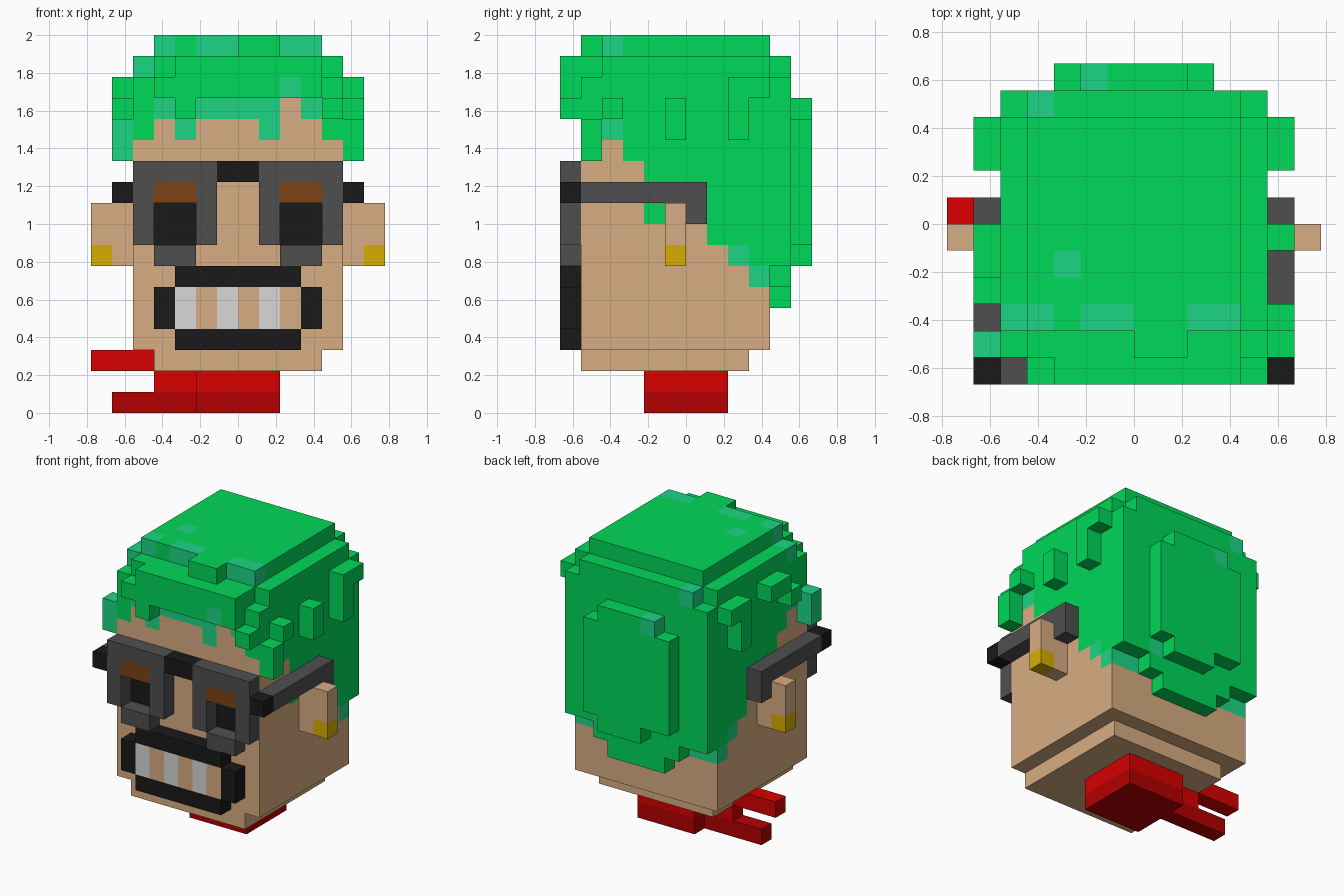
import bpy, bmesh
from mathutils import Vector

if "Cube" in bpy.data.objects:
    bpy.data.objects.remove(bpy.data.objects["Cube"])

U = 1 / 9  # size of one block

PALETTE = {
    "green": (0, 216, 89), "teal": (28, 214, 132), "skin": (216, 173, 130),
    "grey": (79, 79, 79), "black": (25, 25, 25), "brown": (125, 67, 21),
    "white": (216, 216, 216), "gold": (216, 173, 0),
    "red": (216, 0, 0), "dark_red": (180, 0, 0),
}


def linear(c):
    c /= 255
    return c / 12.92 if c <= 0.04045 else ((c + 0.055) / 1.055) ** 2.4


MATS = {}
for key, rgb in PALETTE.items():
    m = bpy.data.materials.new(key)
    m.use_nodes = True
    col = (*[linear(c) for c in rgb], 1)
    m.diffuse_color = col
    bsdf = next(n for n in m.node_tree.nodes if n.type == 'BSDF_PRINCIPLED')
    bsdf.inputs["Base Color"].default_value = col
    bsdf.inputs["Roughness"].default_value = 0.9
    MATS[key] = m

DIRS = [Vector(d) for d in ((1, 0, 0), (-1, 0, 0), (0, 1, 0), (0, -1, 0), (0, 0, 1), (0, 0, -1))]


def part(name, boxes, colour):
    """Block part from boxes (x0, x1, y0, y1, z0, z1); colour is a name or rule(cell, normal)."""
    cells = {(x, y, z) for x0, x1, y0, y1, z0, z1 in boxes
             for x in range(x0, x1) for y in range(y0, y1) for z in range(z0, z1)}
    rule = colour if callable(colour) else (lambda c, n: colour)
    bm = bmesh.new()
    used = []
    for c in sorted(cells):
        for n in DIRS:
            if tuple(int(a + b) for a, b in zip(c, n)) in cells:
                continue
            mid = Vector(c) + Vector((.5, .5, .5)) + n / 2
            s = Vector((n.y, n.z, n.x)) / 2
            t = n.cross(s)
            f = bm.faces.new([bm.verts.new((mid + o) * U) for o in (s + t, t - s, -s - t, s - t)])
            f.normal_update()
            if f.normal.dot(n) < 0:
                f.normal_flip()
            key = rule(c, tuple(int(a) for a in n))
            if key not in used:
                used.append(key)
            f.material_index = used.index(key)
    bmesh.ops.remove_doubles(bm, verts=bm.verts[:], dist=1e-4)
    bmesh.ops.dissolve_limit(bm, angle_limit=0.01, verts=bm.verts[:], edges=bm.edges[:],
                             delimit={'MATERIAL'})
    me = bpy.data.meshes.new(name)
    bm.to_mesh(me)
    bm.free()
    for key in used:
        me.materials.append(MATS[key])
    ob = bpy.data.objects.new(name, me)
    bpy.context.scene.collection.objects.link(ob)


def mirror(boxes):
    return [(-b, -a, *rest) for a, b, *rest in boxes]


# --- head: skin with painted hairline and lenses
SIDE_LINE = {-5: 12, -4: 13, -3: 12, -2: 11, -1: 11, 0: 11, 1: 8, 2: 7, 3: 6}
FRONT_LINE = {-5: 13, -4: 14, -3: 13, -2: 14, -1: 14, 0: 14, 1: 13, 2: 15, 3: 14, 4: 13}


def head_colour(c, n):
    x, y, z = c
    if n[2]:
        return "green" if n[2] > 0 else "skin"
    if n[0]:  # sides
        low = SIDE_LINE[y]
        if (y, z) == (-2, 9):
            return "green"
        if z == low and y in (-4, 2, 3):
            return "teal"
        return "green" if z >= low else "skin"
    if n[1] > 0:  # back
        return "teal" if z == 6 else "green" if z > 6 else "skin"
    if z >= FRONT_LINE[x]:  # fringe
        plain = x in (-5, 4) or z > 14
        return "green" if plain else "teal"
    if x in (-4, -3, 2, 3) and 8 <= z < 10:
        return "black"
    return "skin"


part("head", [(-5, 5, -5, 4, 3, 16)], head_colour)
part("chin", [(-4, 4, -5, 3, 2, 3)], "skin")

# --- neck scarf with two tails
part("scarf", [(-2, 2, -2, 2, 0, 2), (-4, -2, 0, 1, 1, 2), (-6, -2, 0, 1, 0, 1),
               (-7, -4, 0, 1, 2, 3)],
     lambda c, n: "dark_red" if c[2] == 0 else "red")

# --- mouth frame filled flush with gapped teeth
part("mouth_frame", [(-3, 3, -6, -5, 6, 7), (-3, 3, -6, -5, 3, 4),
                     (-4, -3, -6, -5, 4, 6), (3, 4, -6, -5, 4, 6)], "black")
part("teeth", [(-3, 3, -6, -5, 4, 6)], lambda c, n: "white" if c[0] % 2 else "skin")

# --- ears, glasses rims and temples, one per side
ear = [(5, 7, -1, 0, 7, 10)]
rim = [(1, 5, -6, -5, 11, 12), (1, 2, -6, -5, 8, 11), (4, 5, -6, -5, 8, 11), (2, 4, -6, -5, 7, 8)]
tint = [(2, 4, -6, -5, 10, 11)]
hinge = [(5, 6, -6, -5, 10, 11)]
temple = [(5, 6, -5, 1, 10, 11), (5, 6, 0, 1, 9, 10)]
for side, place in (("left", list), ("right", mirror)):
    part(side + "_ear", place(ear),
         lambda c, n: "gold" if c[2] == 7 and c[0] in (6, -7) else "skin")
    part(side + "_glasses_rim", place(rim), "grey")
    part(side + "_lens_tint", place(tint), "brown")
    part(side + "_glasses_hinge", place(hinge), "black")
    part(side + "_glasses_temple", place(temple), "grey")
part("glasses_bridge", [(-1, 1, -6, -5, 11, 12)], "black")

# --- hair, with a few lighter blocks
LIGHT = {(x, -4, 17) for x in (-4, -2, -1, 2, 3)}
LIGHT |= {(-3, -2, 17), (-5, -4, 16), (-4, 4, 16), (2, -6, 15), (-2, 5, 14), (2, 4, 7)}


def hair_colour(c, n):
    return "teal" if c in LIGHT else "green"


part("hair_top", [(-4, 4, -4, 4, 17, 18), (0, 2, -5, -4, 17, 18),
                  (-4, 4, -5, 5, 16, 17), (-5, 5, -4, 4, 16, 17)], hair_colour)
part("hair_fringe", [(-3, 4, -6, -5, 15, 17), (-4, -3, -6, -5, 15, 16),
                     (-3, -2, -6, -5, 14, 15), (4, 5, -6, -5, 14, 15)], hair_colour)
part("hair_back", [(-5, 5, 4, 5, 7, 16), (-3, 3, 4, 5, 6, 7), (-2, 2, 4, 5, 5, 6)], hair_colour)
part("hair_back_bun", [(-2, 2, 5, 6, 14, 15), (-3, 3, 5, 6, 8, 14), (-1, 2, 5, 6, 7, 8)],
     hair_colour)

# --- side locks
rear_lock = [(5, 6, 2, 4, 15, 16), (5, 6, 2, 3, 13, 15)]
part("left_rear_lock", rear_lock, "green")
part("right_rear_lock", mirror(rear_lock), "green")
part("left_middle_lock", [(5, 6, -1, 0, 13, 15)], "green")
part("left_front_lock", [(5, 6, -4, -3, 14, 15), (5, 6, -5, -4, 12, 14)], "green")
part("right_middle_lock", [(-6, -5, -2, 0, 15, 16), (-6, -5, -3, -2, 14, 15)], "green")
part("right_front_lock", [(-6, -5, -5, -4, 12, 14)], "teal")
